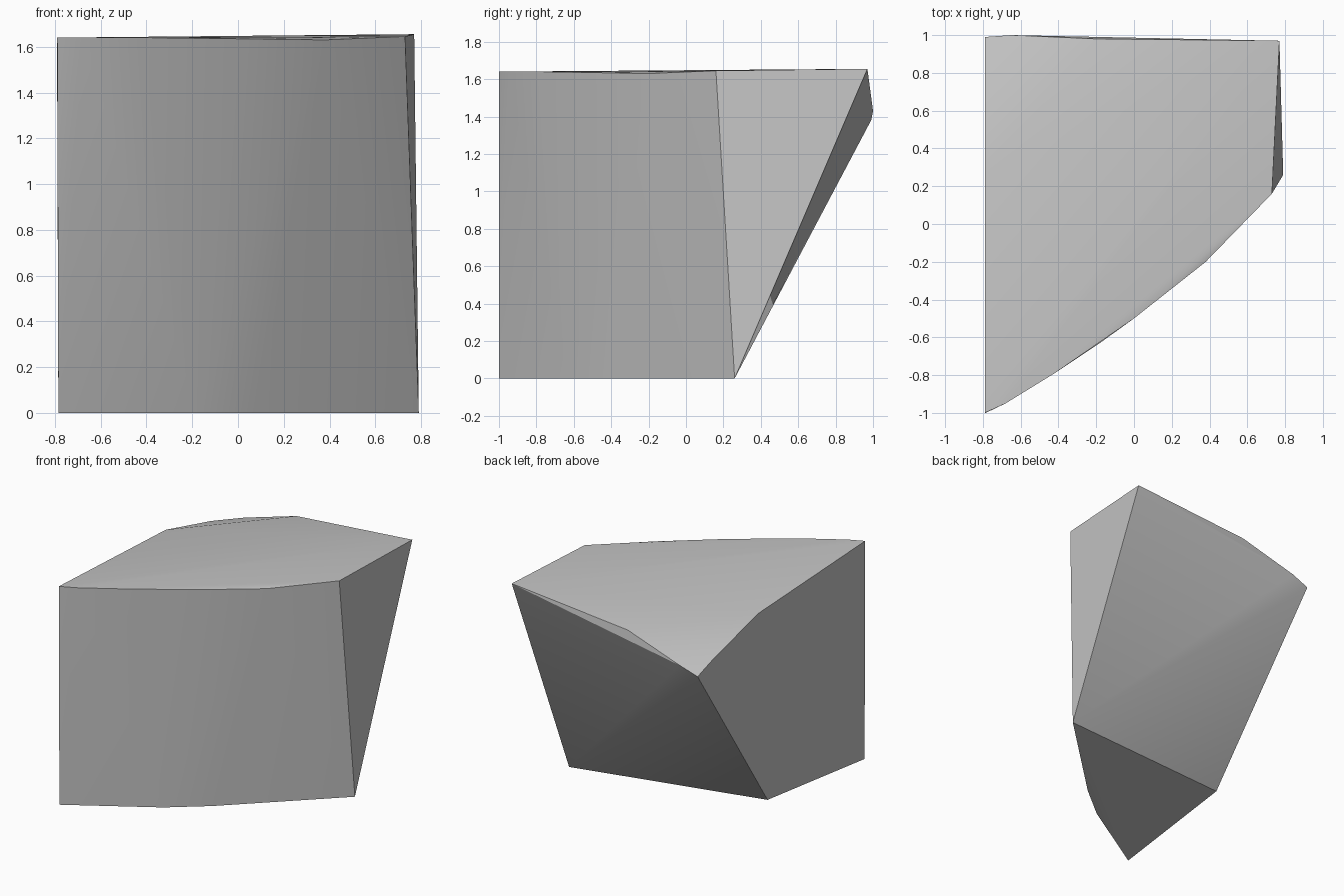
import bpy, bmesh, math

cube = bpy.data.objects.get("Cube")
if cube:
    bpy.data.objects.remove(cube, do_unlink=True)

# Single stone colour
stone = bpy.data.materials.new("stone_grey")
stone.use_nodes = True
colour = (0.55, 0.55, 0.55, 1.0)
stone.diffuse_color = colour
stone.node_tree.nodes["Principled BSDF"].inputs["Base Color"].default_value = colour

# Corner points of the convex shard
front_top_rim = [(-0.79, -1, 1.64), (-0.68, -0.95, 1.64), (-0.42, -0.79, 1.64),
                 (0, -0.5, 1.635), (0.38, -0.2, 1.63), (0.73, 0.16, 1.645)]
back_top_rim = [(0.77, 0.97, 1.655), (-0.2, 0.98, 1.57), (-0.65, 1, 1.43),
                (-0.79, 0.99, 1.38), (-0.79, 0.81, 1.44), (-0.79, 0.27, 1.58)]
base_rim = [(-0.785, -1, 0), (-0.18, -0.63, 0), (0.08, -0.42, 0),
            (0.79, 0.26, 0), (-0.72, 0.06, 0.08)]

# Wrap the corners in a closed convex skin
bm = bmesh.new()
for point in front_top_rim + back_top_rim + base_rim:
    bm.verts.new(point)
hull = bmesh.ops.convex_hull(bm, input=list(bm.verts))
spare = {v for v in hull["geom_interior"] + hull["geom_unused"]
         if isinstance(v, bmesh.types.BMVert)}
bmesh.ops.delete(bm, geom=list(spare), context="VERTS")
bmesh.ops.recalc_face_normals(bm, faces=list(bm.faces))

mesh = bpy.data.meshes.new("stone_shard")
bm.to_mesh(mesh)
bm.free()
mesh.materials.append(stone)
shard = bpy.data.objects.new("stone_shard", mesh)
bpy.context.collection.objects.link(shard)

# Soft faces, crisp rims
bpy.ops.object.select_all(action="DESELECT")
shard.select_set(True)
bpy.context.view_layer.objects.active = shard
bpy.ops.object.shade_smooth_by_angle(angle=math.radians(30))
